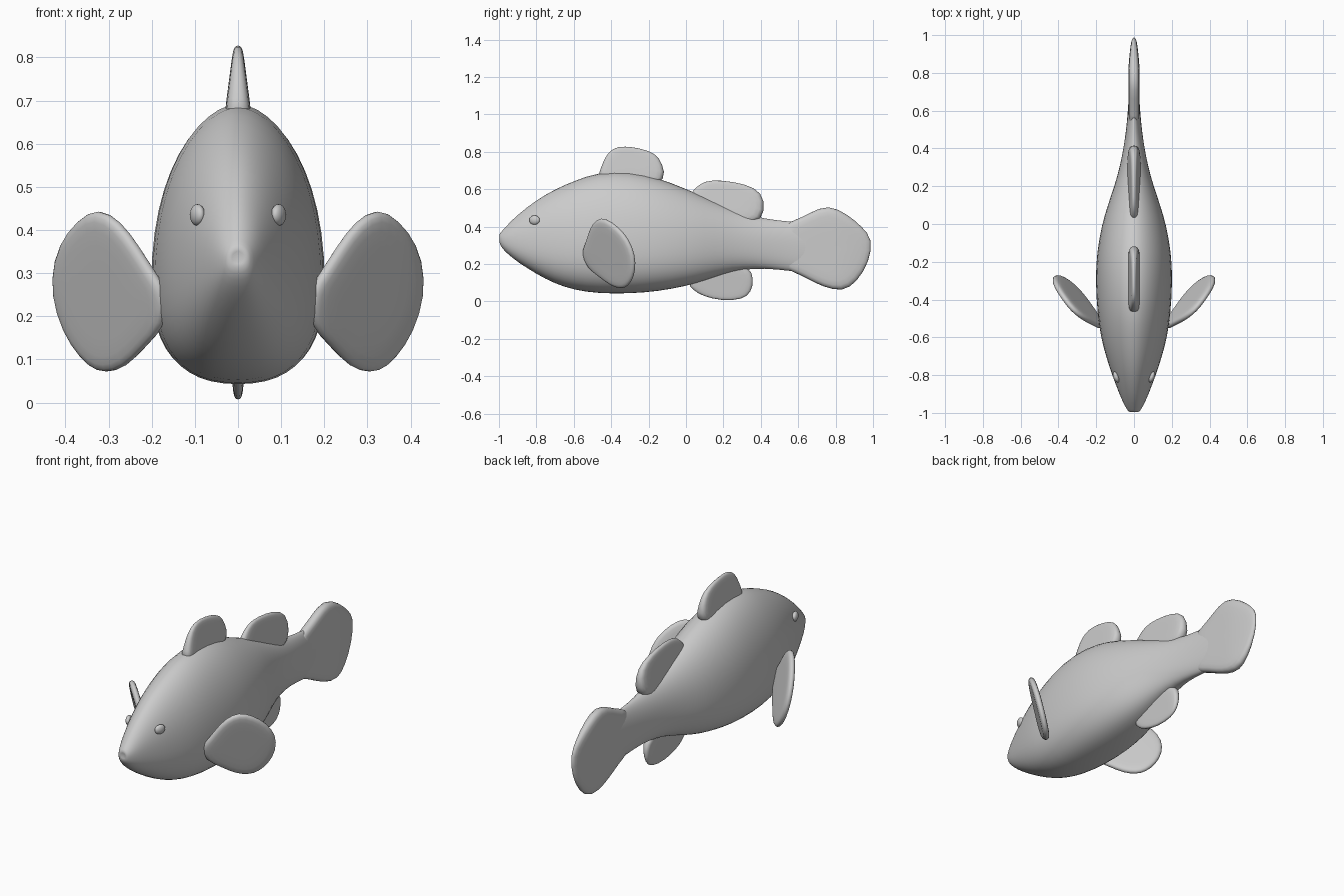
import bpy, math
from mathutils import Vector

if "Cube" in bpy.data.objects:
    bpy.data.objects.remove(bpy.data.objects["Cube"])

skin = bpy.data.materials.new("grey_skin")
skin.diffuse_color = (0.6, 0.6, 0.6, 1)
skin.use_nodes = True
skin.node_tree.nodes["Principled BSDF"].inputs["Base Color"].default_value = skin.diffuse_color


def make(name, verts, faces, levels=1):
    me = bpy.data.meshes.new(name)
    me.from_pydata(verts, [], faces)
    me.materials.append(skin)
    me.polygons.foreach_set("use_smooth", [True] * len(me.polygons))
    ob = bpy.data.objects.new(name, me)
    bpy.context.collection.objects.link(ob)
    if levels:
        mod = ob.modifiers.new("smooth", 'SUBSURF')
        mod.levels = mod.render_levels = levels
    return ob


def bridge(a, b, n):
    return [(a + i, a + (i + 1) % n, b + (i + 1) % n, b + i) for i in range(n)]


# Body: egg-shaped sections (y, bottom, top, half width, height of widest point)
sections = [
    (-1.0, 0.315, 0.36, 0.022, 0.337), (-0.985, 0.285, 0.375, 0.036, 0.33),
    (-0.95, 0.25, 0.415, 0.056, 0.325), (-0.9, 0.21, 0.465, 0.078, 0.315),
    (-0.8, 0.145, 0.545, 0.117, 0.3), (-0.7, 0.093, 0.603, 0.15, 0.29),
    (-0.6, 0.06, 0.647, 0.177, 0.285), (-0.47, 0.04, 0.695, 0.196, 0.28),
    (-0.3, 0.04, 0.7, 0.206, 0.28), (-0.15, 0.052, 0.665, 0.199, 0.285),
    (0.0, 0.08, 0.605, 0.171, 0.29), (0.1, 0.11, 0.56, 0.14, 0.3),
    (0.2, 0.145, 0.515, 0.105, 0.31), (0.3, 0.17, 0.475, 0.076, 0.31),
    (0.42, 0.177, 0.442, 0.052, 0.31), (0.55, 0.163, 0.428, 0.036, 0.3),
    (0.66, 0.15, 0.42, 0.029, 0.29), (0.78, 0.18, 0.39, 0.02, 0.285)]
N = 24
verts, faces = [], []
for y, lo, hi, w, mid in sections:
    for i in range(N):
        c, s = math.cos(math.tau * i / N), math.sin(math.tau * i / N)
        p, h = (0.94, hi - mid) if s > 0 else (0.82, mid - lo)
        px = 1.1 if s > 0 else 0.82
        verts.append((math.copysign(abs(c) ** px, c) * w, y,
                      mid + math.copysign(abs(s) ** p, s) * h))
for k in range(len(sections) - 1):
    faces += bridge(k * N, (k + 1) * N, N)
nose, end = len(verts), len(verts) + 1
verts += [(0, -0.99, 0.335), (0, 0.8, 0.285)]     # slightly sunken mouth
last = (len(sections) - 1) * N
faces += [(nose, (i + 1) % N, i) for i in range(N)]
faces += [(end, last + i, last + (i + 1) % N) for i in range(N)]
make("body", verts, faces)


# Fins: rounded plates with a thin rim around a 2D outline
def fin(name, outline, thick, place):
    n = len(outline)
    cu = sum(p[0] for p in outline) / n
    cv = sum(p[1] for p in outline) / n
    rings = [(0.4, 1), (0.83, 1), (0.97, 0.8), (1.012, 0.0),
             (0.97, -0.8), (0.83, -1), (0.4, -1)]
    vs, fs = [], []
    for scale, side in rings:
        for u, v in outline:
            a, b = cu + (u - cu) * scale, cv + (v - cv) * scale
            vs.append(place(a, b, side * thick(a, b)))
    for k in range(len(rings) - 1):
        fs += bridge(k * n, (k + 1) * n, n)
    first, last = len(vs), len(vs) + 1
    vs += [place(cu, cv, thick(cu, cv)), place(cu, cv, -thick(cu, cv))]
    base = (len(rings) - 1) * n
    fs += [(first, (i + 1) % n, i) for i in range(n)]
    fs += [(last, base + i, base + (i + 1) % n) for i in range(n)]
    return make(name, vs, fs)


def upright(u, v, t):
    return (t, u, v)


fin("front_dorsal_fin",
    [(-0.475, 0.66), (-0.46, 0.70), (-0.435, 0.77), (-0.395, 0.82), (-0.33, 0.832),
     (-0.235, 0.817), (-0.16, 0.79), (-0.125, 0.735), (-0.105, 0.65),
     (-0.2, 0.60), (-0.38, 0.61)],
    lambda u, v: max(0.01, min(0.034, 0.027 - (v - 0.7) * 0.13)), upright)
fin("rear_dorsal_fin",
    [(0.0, 0.55), (0.04, 0.595), (0.075, 0.63), (0.13, 0.651), (0.25, 0.642), (0.375, 0.61),
     (0.423, 0.545), (0.415, 0.43), (0.3, 0.40), (0.12, 0.46)],
    lambda u, v: max(0.012, min(0.04, 0.024 - (v - 0.55) * 0.13)), upright)
fin("anal_fin",
    [(0.0, 0.10), (0.04, 0.06), (0.085, 0.03), (0.19, 0.002), (0.305, 0.01),
     (0.35, 0.05), (0.362, 0.115), (0.345, 0.19), (0.2, 0.23), (0.07, 0.17)],
    lambda u, v: 0.009 + max(0, v) * 0.09, upright)
fin("tail_fin",
    [(0.50, 0.41), (0.57, 0.427), (0.66, 0.472), (0.76, 0.522), (0.87, 0.462), (0.94, 0.40),
     (1.0, 0.335), (0.98, 0.21), (0.915, 0.105), (0.84, 0.05), (0.735, 0.077),
     (0.65, 0.12), (0.57, 0.162), (0.50, 0.18)],
    lambda u, v: 0.03 if u < 0.84 else 0.03 - (u - 0.84) * 0.11, upright)

# Pectoral fins: swept out and back, mirrored
tilt = Vector((-1.05, 1, 0.35)).normalized()
pectoral = [(0.165, 0.26), (0.195, 0.30), (0.235, 0.365), (0.275, 0.42), (0.325, 0.453),
            (0.37, 0.425), (0.413, 0.37), (0.432, 0.29), (0.42, 0.205), (0.385, 0.13),
            (0.34, 0.08), (0.305, 0.068), (0.26, 0.08), (0.215, 0.13), (0.165, 0.18)]
for label, sx in (("left", 1), ("right", -1)):
    def swept(u, v, t, sx=sx):
        p = Vector((u, -0.53 + 1.05 * (u - 0.19) - 0.35 * (v - 0.26), v)) + tilt * t
        return (sx * p.x, p.y, p.z)
    ob = fin(label + "_pectoral_fin", pectoral, lambda u, v: 0.018, swept)
    if sx < 0:
        ob.data.flip_normals()

    # Eyes: small shallow bumps on the cheeks
    bpy.ops.mesh.primitive_uv_sphere_add(segments=16, ring_count=10, radius=1,
                                         location=(sx * 0.094, -0.81, 0.435),
                                         rotation=(0, 0, sx * -0.35))
    eye = bpy.context.object
    eye.name = label + "_eye"
    eye.scale = (0.016, 0.03, 0.025)
    eye.data.materials.append(skin)
    bpy.ops.object.shade_smooth()

# Consistent outward normals
for ob in bpy.data.objects:
    bpy.context.view_layer.objects.active = ob
    bpy.ops.object.select_all(action='DESELECT')
    ob.select_set(True)
    bpy.ops.object.mode_set(mode='EDIT')
    bpy.ops.mesh.select_all(action='SELECT')
    bpy.ops.mesh.normals_make_consistent(inside=False)
    bpy.ops.object.mode_set(mode='OBJECT')
